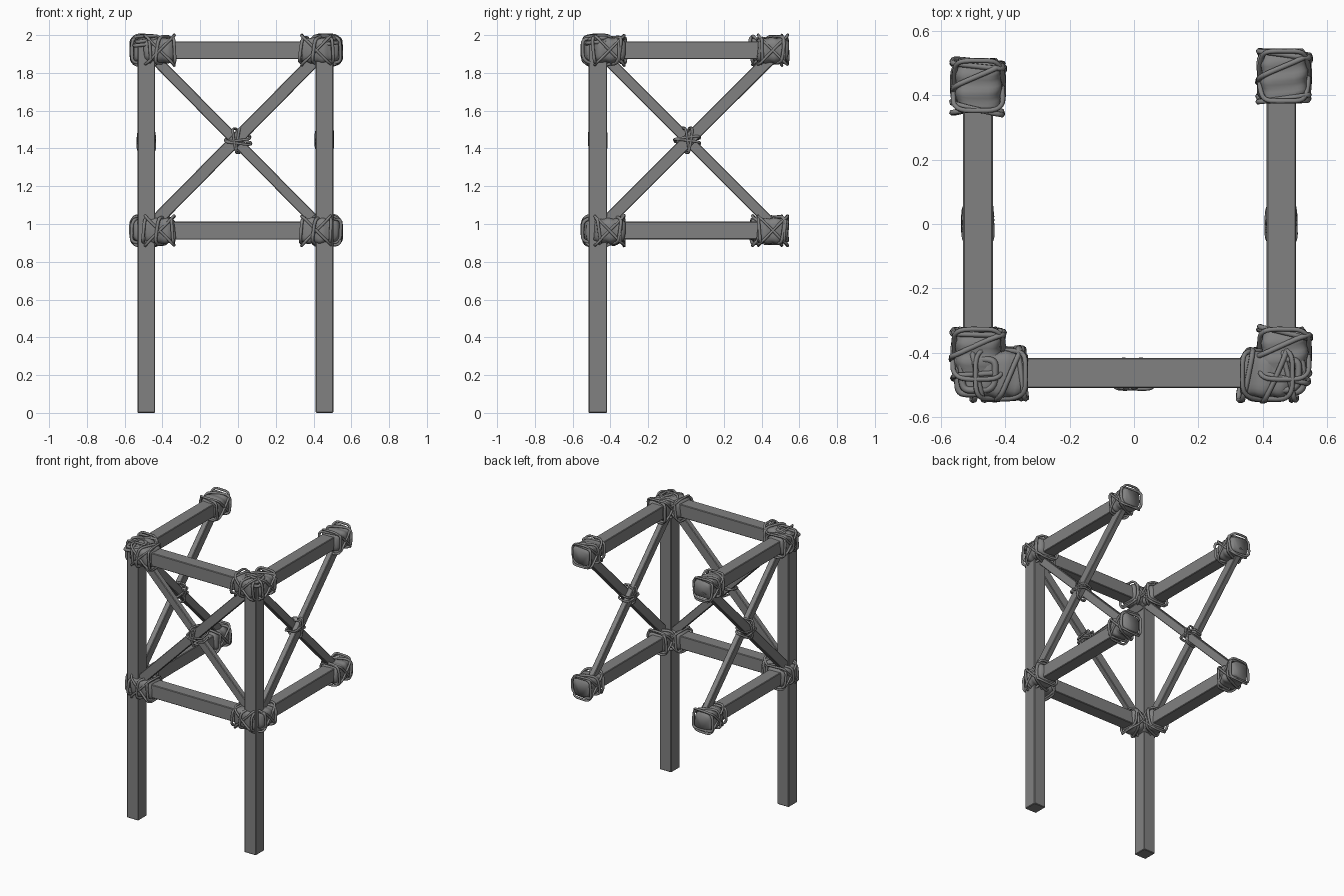
import bpy, bmesh, math, random
from mathutils import Vector, Matrix

if "Cube" in bpy.data.objects:
    bpy.data.objects.remove(bpy.data.objects["Cube"])

random.seed(4)
grey = bpy.data.materials.new("weathered grey")
grey.diffuse_color = (0.22, 0.22, 0.22, 1)
grey.use_nodes = True
grey.node_tree.nodes["Principled BSDF"].inputs["Base Color"].default_value = grey.diffuse_color

XL, XR, YF, YB = -0.485, 0.458, -0.467, 0.49   # post lines
ZB, ZT = 0.965, 1.92                           # beam heights
UP = Vector((0, 0, 1))


def finish(name, bm, smooth=False):
    bmesh.ops.recalc_face_normals(bm, faces=bm.faces)
    me = bpy.data.meshes.new(name)
    bm.to_mesh(me)
    bm.free()
    me.materials.append(grey)
    for p in me.polygons:
        p.use_smooth = smooth
    ob = bpy.data.objects.new(name, me)
    bpy.context.collection.objects.link(ob)
    return ob


def beam(name, a, b, side, w, d):
    """Square timber from a to b; d is its depth along side, w the other width."""
    a, b, side = Vector(a), Vector(b), Vector(side)
    ax = (b - a).normalized()
    other = ax.cross(side)
    bm = bmesh.new()
    m = Matrix((ax * (b - a).length, side * d, other * w)).transposed().to_4x4()
    m.translation = (a + b) / 2
    bmesh.ops.create_cube(bm, size=1, matrix=m)
    bmesh.ops.bevel(bm, geom=bm.edges[:], offset=0.004, segments=1, affect='EDGES')
    finish(name, bm)


def rounded(ang, p=0.45):
    """Point on a rounded square of half size 1."""
    c, s = math.cos(ang), math.sin(ang)
    return math.copysign(abs(c) ** p, c), math.copysign(abs(s) ** p, s)


def loft(bm, rings, closed):
    """Skin a list of point rings; closed joins last to first, else caps them."""
    vs = [[bm.verts.new(p) for p in r] for r in rings]
    n = len(vs[0])
    for i in range(len(vs) - (0 if closed else 1)):
        r, q = vs[i], vs[(i + 1) % len(vs)]
        for j in range(n):
            bm.faces.new((r[j], r[(j + 1) % n], q[(j + 1) % n], q[j]))
    if not closed:
        bm.faces.new(vs[0])
        bm.faces.new(vs[-1])


def rope(bm, pts, r=0.008):
    """Closed rope along pts."""
    n = len(pts)
    c = sum(pts, Vector()) / n
    rings = []
    for i in range(n):
        t = (pts[(i + 1) % n] - pts[i - 1]).normalized()
        o = pts[i] - c
        o = (o - t * o.dot(t)).normalized()
        s = t.cross(o)
        rings.append([pts[i] + r * (math.cos(k * math.tau / 6) * o + math.sin(k * math.tau / 6) * s)
                      for k in range(6)])
    loft(bm, rings, True)


def loop(c, ax, u, v, hu, hv, tilt_u, tilt_v, n=32):
    """Rounded square loop about axis ax, leaning along it."""
    ph = random.uniform(0, 6)
    pts = []
    for i in range(n):
        a = i * math.tau / n + 0.05
        x, y = rounded(a)
        k = 1 + 0.04 * math.sin(3 * a + ph)
        pts.append(c + u * x * hu * k + v * y * hv * k + ax * (tilt_u * x + tilt_v * y))
    return pts


def lashing(name, c, ax, u):
    """Bulging bound sleeve with slack crossing ropes around a beam end."""
    c, ax, u = Vector(c), Vector(ax), Vector(u)
    ph = random.uniform(0, 6)
    bm = bmesh.new()
    rings = []
    for i in range(15):
        t = i / 14 * 2 - 1
        ring = []
        for j in range(28):
            a = j * math.tau / 28
            x, y = rounded(a, 0.55)
            h = 0.068 - 0.012 * t ** 4 + 0.003 * math.sin(9 * t + a + ph) + 0.002 * math.sin(3 * a + ph)
            ring.append(c + u * x * h * 1.06 + UP * y * h + ax * (0.08 * t + 0.006 * math.sin(2 * a + ph)))
        rings.append(ring)
    loft(bm, rings, False)
    # crossing pair, then the upright end turns
    for s in (-1, 1):
        rope(bm, loop(c, ax, u, UP, 0.076, 0.078, 0, 0.078 * s))
        rope(bm, loop(c + ax * 0.068 * s, ax, u, UP, 0.078, 0.066,
                      random.uniform(-0.02, 0.02), random.uniform(-0.01, 0.01)), 0.009)
    rope(bm, loop(c + ax * 0.02, ax, u, UP, 0.08, 0.07, 0.035, 0.01), 0.009)
    finish(name, bm, True)


def knot(name, c, ax, side):
    """Small crossed binding where two braces meet."""
    c, ax, side = Vector(c), Vector(ax), Vector(side)
    bm = bmesh.new()
    for s in (-1, 1):
        rope(bm, loop(c + UP * 0.008 * s, UP, ax, side, 0.066, 0.044, 0.008 * s, 0.008), 0.007)
        rope(bm, loop(c + ax * 0.009 * s, ax, UP, side, 0.064, 0.044, 0.01 * s, 0.012), 0.007)
    finish(name, bm, True)


X, Y = Vector((1, 0, 0)), Vector((0, 1, 0))

# front posts
for n, x in (("left", XL), ("right", XR)):
    beam(f"{n}_front_post", (x, YF, 0), (x, YF, 1.965), Y, 0.093, 0.098)
    # turns of rope over the post head
    bm = bmesh.new()
    for k in range(2):
        rope(bm, loop(Vector((x, YF, 1.955 + 0.02 * k)), UP, X, Y,
                      0.066 - 0.014 * k, 0.06 - 0.012 * k, 0.008, 0.004), 0.011)
    finish(f"{n}_post_head_rope", bm, True)

# rails and their lashings
for level, z in (("lower", ZB), ("upper", ZT)):
    beam(f"{level}_front_rail", (XL, YF + 0.004, z), (XR, YF + 0.004, z), Y, 0.095, 0.094)
    lashing(f"{level}_front_left_lashing", (-0.415, YF, z), X, Y)
    lashing(f"{level}_front_right_lashing", (0.415, YF, z), X, Y)
    for n, x, yb in (("left", XL, 0.43), ("right", XR + 0.008, 0.46)):
        xr = XL if n == "left" else XR
        beam(f"{level}_{n}_rail", (xr, YF, z), (xr, yb + 0.06, z), X, 0.094, 0.092)
        lashing(f"{level}_{n}_side_front_lashing", (x, -0.405, z), Y, X)
        lashing(f"{level}_{n}_side_back_lashing", (x, yb, z), Y, X)

# crossed braces and centre knots
ZM = (ZB + ZT) / 2
for s, n in ((-1, "rising"), (1, "falling")):
    off = 0.018 * s
    za, zb = (ZB, ZT) if s < 0 else (ZT, ZB)
    beam(f"front_{n}_brace", (XL, YF + off, za), (XR, YF + off, zb), Y, 0.066 if s < 0 else 0.056, 0.04)
    for side, x in (("left", XL), ("right", XR)):
        o = off if x > 0 else -off
        beam(f"{side}_{n}_brace", (x - o, YF, za), (x - o, YB, zb), X, 0.066 if s < 0 else 0.056, 0.04)
knot("front_knot", (0.0, YF, ZM), X, Y)
for side, x in (("left", XL), ("right", XR)):
    knot(f"{side}_knot", (x, 0.005, ZM), Y, X)
